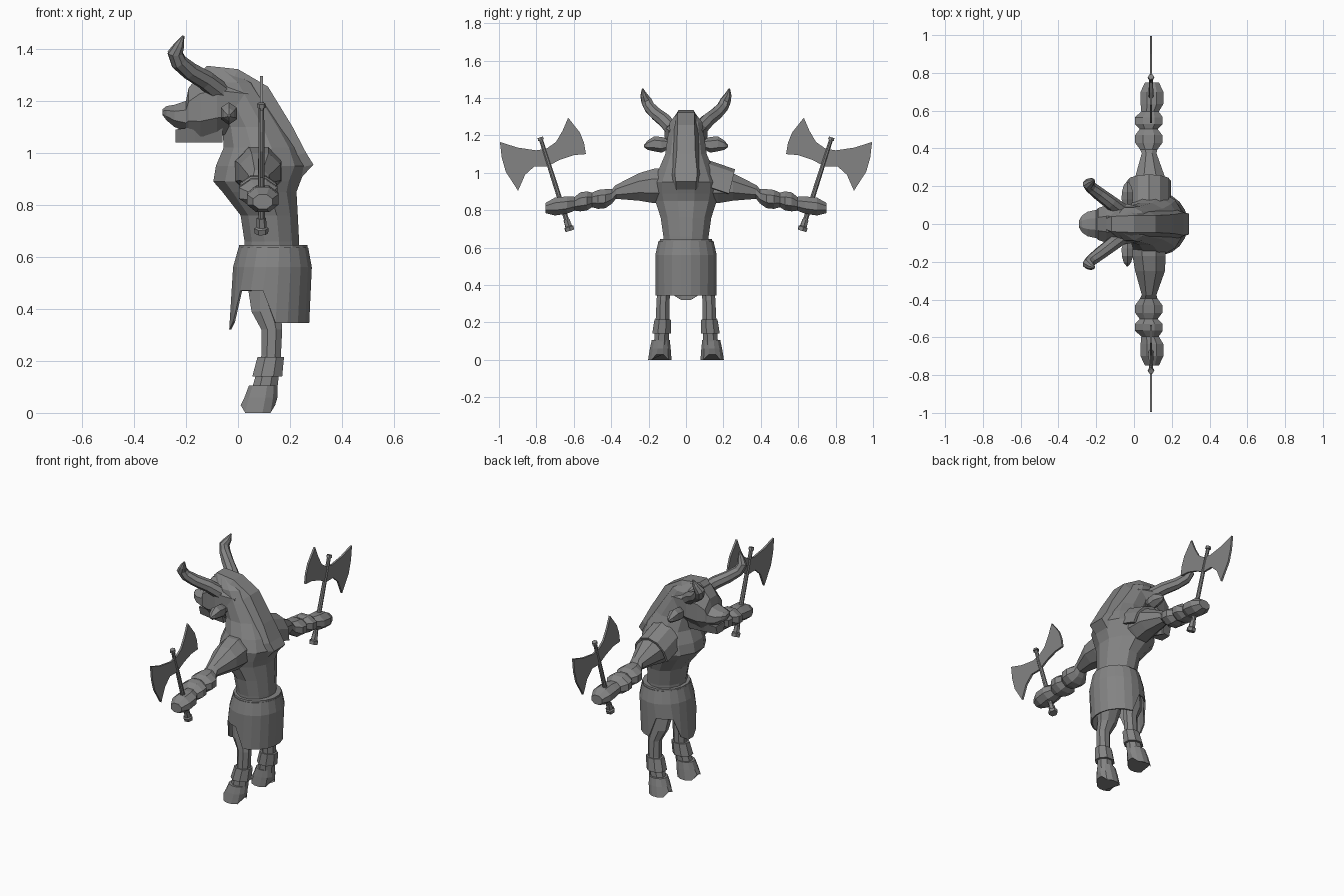
import bpy, bmesh, math
from mathutils import Vector

grey = bpy.data.materials.new("grey")
grey.diffuse_color = (0.23, 0.23, 0.23, 1)


def build(name, rings, caps=True, closed=True):
    """Skin a list of point rings into one flat-shaded object."""
    bm = bmesh.new()
    vs = [[bm.verts.new(p) for p in r] for r in rings]
    n = len(rings[0])
    for a, b in zip(vs, vs[1:]):
        for i in range(n if closed else n - 1):
            j = (i + 1) % n
            bm.faces.new((a[i], a[j], b[j], b[i]))
    if caps:
        bm.faces.new(vs[0])
        bm.faces.new(vs[-1])
    bmesh.ops.recalc_face_normals(bm, faces=bm.faces)
    me = bpy.data.meshes.new(name)
    bm.to_mesh(me)
    bm.free()
    me.materials.append(grey)
    ob = bpy.data.objects.new(name, me)
    bpy.context.collection.objects.link(ob)
    return ob


def oval(c, u, v, n):
    c, u, v = Vector(c), Vector(u), Vector(v)
    return [c + u * math.cos(t) + v * math.sin(t)
            for t in ((i + 0.5) * math.tau / n for i in range(n))]


def level(z, x0, x1, y0, y1, n=10):
    """Horizontal oval filling the given bounds."""
    k = 1 / math.cos(math.pi / n)
    return oval(((x0 + x1) / 2, (y0 + y1) / 2, z),
                ((x1 - x0) / 2 * k, 0, 0), (0, (y1 - y0) / 2, 0), n)


def tube(name, pts, radii, n=8):
    pts = [Vector(p) for p in pts]
    rings = []
    for i, (p, r) in enumerate(zip(pts, radii)):
        t = (pts[min(i + 1, len(pts) - 1)] - pts[max(i - 1, 0)]).normalized()
        u = t.cross(Vector((1, 0.1, 0))).normalized()
        rings.append(oval(p, u * r, t.cross(u) * r, n))
    return build(name, rings)


def solidify(ob, t):
    m = ob.modifiers.new("thickness", "SOLIDIFY")
    m.thickness = t
    m.offset = 0


# Torso, hunched back and neck: z, front x, back x, half width
torso = [(.58, .02, .235, .125), (.66, .025, .235, .125), (.76, .01, .23, .14),
         (.85, -.06, .225, .17), (.89, -.095, .24, .18), (.95, -.085, .265, .18),
         (1.02, -.055, .235, .15), (1.1, -.06, .185, .115), (1.2, -.1, .12, .1),
         (1.27, -.12, .07, .09), (1.32, -.12, -.02, .05)]
build("torso", [level(z, a, b, -h, h, 12) for z, a, b, h in torso])

# Head along x: x, low z, high z, half width
head = [(.04, 1.1, 1.28, .09), (-.08, 1.06, 1.315, .115), (-.145, 1.045, 1.305, .1),
        (-.19, 1.07, 1.25, .085), (-.2, 1.08, 1.2, .075), (-.245, 1.1, 1.185, .065),
        (-.275, 1.125, 1.18, .045), (-.29, 1.145, 1.168, .02)]
build("head", [oval((x, 0, (a + b) / 2), (0, h * 1.08, 0), (0, 0, (b - a) / 2 * 1.08), 8)
               for x, a, b, h in head])
jaw = [(-.06, 1.04, 1.12, .08), (-.165, 1.04, 1.1, .065), (-.24, 1.04, 1.09, .045)]
build("lower_jaw", [[(x, -h, b), (x, h, b), (x, h * .7, a), (x, -h * .7, a)]
                    for x, a, b, h in jaw])

# Mane strip down the crown and back: outer x, z, inner x, z, half width
mane = [(-.145, 1.31, -.1, 1.29, .03), (-.12, 1.335, -.08, 1.28, .04),
        (0, 1.322, -.03, 1.26, .045), (.115, 1.255, .05, 1.2, .045),
        (.21, 1.1, .14, 1.07, .05), (.262, 1.0, .18, .98, .06),
        (.29, .955, .18, .93, .055), (.225, .885, .18, .89, .05)]
build("mane", [[(a, -w, b), (a, w, b), (c, w + .035, d), (c, -w - .035, d)]
               for a, b, c, d, w in mane])

# Waistband and kilt with a long pointed front flap and open sides
build("waistband", [level(z, .003, .268, -h, h, 16)
                    for z, h in ((.615, .147), (.645, .142))])


def hem(p):
    c = (p.x - .12) / .15
    if c < -.85:
        return .32 if abs(p.y) < .04 else .35
    return .47 if c < -.05 else .345


def kilt_bottom():
    ring = level(0, -.03, .27, -.16, .16, 20)
    for p in ring:
        p.z = hem(p)
    return ring


kilt = build("kilt", [level(.635, .006, .266, -.145, .145, 20),
                      level(.56, -.015, .28, -.162, .162, 20), kilt_bottom()], caps=False)
solidify(kilt, .008)

for s, side in ((1, "left"), (-1, "right")):
    # Leg: z, x range, y range
    leg = [(.6, .04, .22, .005, .13), (.47, .04, .19, .04, .15), (.39, .052, .165, .075, .155),
           (.32, .09, .17, .085, .16), (.22, .09, .165, .085, .165), (.08, .05, .15, .09, .175)]
    build(side + "_leg", [level(z, a, b, s * c, s * d, 8) for z, a, b, c, d in leg])
    cuff = [(.215, .075, .177, .078, .172), (.14, .055, .17, .075, .185)]
    build(side + "_ankle_cuff", [level(z, a, b, s * c, s * d, 8) for z, a, b, c, d in cuff])
    # Hoof with a cleft between the toes
    sole = level(0, .01, .143, s * .075, s * .205, 12)
    for p in sole:
        if abs(p.y - s * .14) < .025:
            p.z = .03
    build(side + "_hoof", [level(.105, .042, .152, s * .085, s * .185, 12),
                           level(.06, .025, .152, s * .08, s * .195, 12), sole])

    # Arm with banded forearm and fist: y, x centre, x radius, z centre, z radius
    arm = [(.08, .075, .1, .93, .1), (.17, .08, .095, .93, .1), (.25, .085, .085, .925, .08),
           (.375, .08, .042, .898, .04), (.395, .078, .05, .875, .042),
           (.43, .078, .078, .862, .055), (.47, .078, .078, .858, .055),
           (.502, .078, .052, .855, .042), (.53, .078, .08, .85, .055),
           (.565, .078, .08, .845, .055), (.595, .085, .05, .835, .04),
           (.635, .095, .065, .828, .05), (.7, .095, .065, .82, .052), (.75, .095, .04, .812, .03)]
    build(side + "_arm", [oval((x, s * y, z), (a, 0, 0), (0, 0, c), 8)
                          for y, x, a, z, c in arm])

    # Horn and ear
    horn = [(-.07, .075, 1.235), (-.125, .115, 1.28), (-.185, .16, 1.315), (-.228, .195, 1.35),
            (-.242, .212, 1.385), (-.225, .225, 1.415), (-.21, .232, 1.45)]
    tube(side + "_horn", [(x, s * y, z) for x, y, z in horn],
         (.04, .038, .035, .032, .03, .02, .004))
    ear = [(.08, .02, 1.155, .02), (.13, .035, 1.15, .042), (.17, .034, 1.155, .04),
           (.205, .022, 1.148, .025), (.225, .004, 1.143, .005)]
    build(side + "_ear", [oval((-.035, s * y, z), (a, 0, 0), (0, 0, c), 6)
                          for y, a, z, c in ear])

    # Double-headed axe
    low, high = Vector((.09, s * .62, .69)), Vector((.09, s * .778, 1.185))
    at = low.lerp
    tube(side + "_axe_handle", [low, at(high, .5), high], (.014, .013, .011))
    tube(side + "_axe_pommel", [low, at(high, .04), at(high, .05), at(high, .12)],
         (.026, .028, .02, .018), 6)
    tube(side + "_axe_cap", [at(high, .98), at(high, 1.01)], (.018, .016), 6)
    blade = [(.995, 1.165), (.9, 1.135), (.8, 1.12), (.745, 1.13), (.695, 1.165), (.66, 1.225),
             (.63, 1.295), (.567, 1.215), (.545, 1.16), (.535, 1.1), (.6, 1.095), (.674, 1.07),
             (.74, 1.035), (.81, 1.035), (.86, .99), (.898, .904), (.963, 1.005), (.985, 1.08)]
    build(side + "_axe_blade", [[(x, s * y, z) for y, z in blade] for x in (.084, .096)])

# Curved shoulder guard worn on one shoulder only
drop = Vector((0, -.03, -.125))
pad = []
for top in (Vector((.08, .105, 1.065)), Vector((.08, .26, 1.012))):
    pad.append([top + drop * (1 - math.sin(t)) + Vector((.108 * math.cos(t), 0, 0))
                for t in (i * math.pi / 6 for i in range(7))])
solidify(build("shoulder_guard", pad, caps=False, closed=False), .015)
